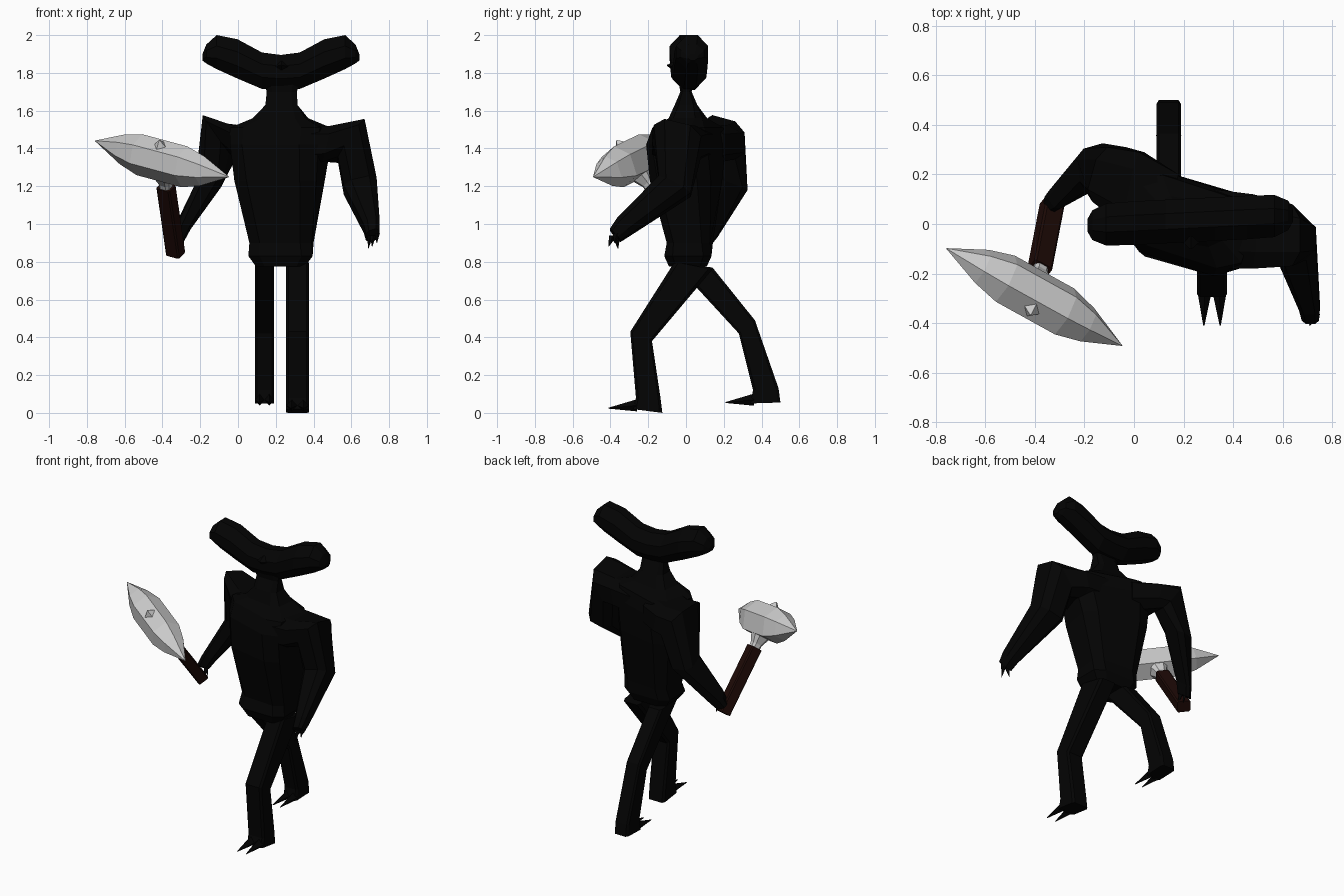
import bpy, bmesh
from math import cos, sin, radians
from mathutils import Vector as V

if "Cube" in bpy.data.objects:
    bpy.data.objects.remove(bpy.data.objects["Cube"])


def material(name, rgb):
    m = bpy.data.materials.new(name)
    m.diffuse_color = (*rgb, 1)
    m.use_nodes = True
    m.node_tree.nodes["Principled BSDF"].inputs["Base Color"].default_value = m.diffuse_color
    return m


BLACK = material("black", (0.001, 0.001, 0.001))
BROWN = material("dark_wood", (0.013, 0.003, 0.002))


def ring(c, a, b, k=0.55):
    """Chamfered rectangle around c with half-axes a and b."""
    c, a, b = V(c), V(a), V(b)
    pts = [(1, k), (k, 1), (-k, 1), (-1, k), (-1, -k), (-k, -1), (k, -1), (1, -k)]
    return [c + a * s + b * t for s, t in pts]


def loft(name, rings, mat=BLACK):
    """Skin a list of equal rings and cap both ends."""
    bm = bmesh.new()
    rows = [[bm.verts.new(p) for p in r] for r in rings]
    n = len(rows[0])
    for r, s in zip(rows, rows[1:]):
        for i in range(n):
            j = (i + 1) % n
            bm.faces.new((r[i], r[j], s[j], s[i]))
    bm.faces.new(rows[0])
    bm.faces.new(rows[-1])
    bmesh.ops.remove_doubles(bm, verts=bm.verts, dist=1e-4)
    bmesh.ops.recalc_face_normals(bm, faces=bm.faces)
    me = bpy.data.meshes.new(name)
    bm.to_mesh(me)
    bm.free()
    ob = bpy.data.objects.new(name, me)
    if mat:
        me.materials.append(mat)
    bpy.context.collection.objects.link(ob)
    return ob


def spike(name, base, tip, a, b, mat=BLACK):
    """Four-sided spike with half-axes a and b at the base."""
    base, tip, a, b = V(base), V(tip), V(a), V(b)
    f = lambda c, s: [c + a * s, c + b * s, c - a * s, c - b * s]
    return loft(name, [f(base, 1), f(tip, 0.08)], mat)


# Torso and neck: z, centre x, centre y, half width, half depth, twist
torso = [(0.775, .225, .01, .13, .10, 0), (0.83, .225, .01, .17, .125, 0),
         (0.90, .23, .02, .165, .115, -4), (1.23, .22, .0, .222, .165, -12),
         (1.42, .225, .0, .245, .17, -18), (1.51, .225, .01, .25, .145, -18),
         (1.56, .225, .01, .14, .09, -8), (1.63, .23, .0, .085, .06, 0),
         (1.70, .232, .0, .08, .03, 0), (1.78, .23, .0, .10, .045, 0)]
rings = []
for z, x, y, w, d, t in torso:
    c, s = cos(radians(t)), sin(radians(t))
    rings.append(ring((x, y, z), (w * c, w * s, 0), (-d * s, d * c, 0), .65))
loft("torso", rings)

# Wide curved head: offset from centre, top z, bottom z, half depth
half = [(0, 1.895, 1.71, .088), (.10, 1.908, 1.715, .088), (.23, 1.978, 1.77, .088),
        (.34, 2.0, 1.82, .085), (.395, 1.95, 1.85, .06), (.415, 1.90, 1.865, .025)]
profile = [(-o, t, b, d) for o, t, b, d in reversed(half)] + half[1:]
loft("head", [ring((.227 + o, .015 + .05 * o, (t + b) / 2), (0, d, 0), (0, 0, (t - b) / 2), .36)
              for o, t, b, d in profile])
spike("snout", (.23, -.05, 1.83), (.23, -.10, 1.84), (.06, 0, 0), (0, 0, .035))

# Striding legs: x range, then front and back edge points (y, z) per section
legs = {
    "front_leg": (.255, .375, [((-.06, .80), (.14, .76)), ((-.295, .43), (-.18, .38)),
                               ((-.265, .08), (-.135, .08)), ((-.28, .02), (-.125, 0))]),
    "back_leg": (.09, .19, [((-.06, .79), (.14, .77)), ((.28, .42), (.365, .49)),
                            ((.355, .12), (.49, .13)), ((.34, .05), (.50, .055))]),
}
for name, (x0, x1, secs) in legs.items():
    cx, w = (x0 + x1) / 2, (x1 - x0) / 2
    rings = []
    for p, q in secs:
        p, q = V((cx, *p)), V((cx, *q))
        rings.append(ring((p + q) / 2, (w, 0, 0), (q - p) / 2, .8))
    loft(name, rings)
    # Two pointed toes per foot
    y, z = secs[-1][0]
    for i, s in enumerate((-1, 1)):
        spike(f"{name}_toe_{i + 1}", (cx + s * w * .5, y + .02, z + .02),
              (cx + s * w * .55, y - .13, z + .005), (w * .52, 0, 0), (0, 0, .032))

# Arms: centre and two half-axes per section, shoulder to hand
loft("free_arm", [
    ring((.32, -.02, 1.42), (0, 0, .10), (0, .16, 0)),
    ring((.47, -.03, 1.425), (.02, 0, .095), (0, .15, 0)),
    ring((.60, -.045, 1.44), (.07, 0, .10), (0, .125, -.03)),
    ring((.647, -.06, 1.20), (.087, 0, .02), (0, .085, -.045)),
    ring((.708, -.33, .985), (.042, 0, .01), (0, .035, -.042)),
    ring((.712, -.375, .94), (.035, 0, .01), (0, .028, -.03))])
loft("tool_arm", [
    ring((.14, .05, 1.42), (0, 0, .10), (.04, .15, 0)),
    ring((.0, .14, 1.43), (-.02, 0, .095), (.03, .15, 0)),
    ring((-.10, .20, 1.46), (-.07, 0, .10), (.03, .11, -.03)),
    ring((-.155, .235, 1.21), (-.07, -.02, 0), (-.01, .08, -.03)),
    ring((-.30, .115, .965), (-.035, -.03, .01), (-.025, .035, -.03)),
    ring((-.325, .09, .91), (-.03, -.02, .01), (-.02, .03, -.02))])

# Claw fingers
for i, (b, t) in enumerate([((.70, -.37, .94), (.69, -.36, .87)),
                            ((.715, -.385, .94), (.71, -.41, .88)),
                            ((.735, -.365, .95), (.735, -.38, .90)),
                            ((-.30, .09, .93), (-.295, .06, .84)),
                            ((-.315, .11, .92), (-.30, .11, .85))]):
    spike(f"claw_{i + 1}", b, t, (.016, 0, 0), (0, .022, 0))

# Pick: long axis u, handle axis h, thickness axis w
C = V((-.4025, -.295, 1.345))
u = V((.705, -.39, -.19)).normalized()
h = V((-.09, -.61, .79))
h = (h - u * h.dot(u)).normalized()
w = u.cross(h)
section = [(.088, .05), (.0, .10), (-.11, .055), (-.11, -.055), (.0, -.10), (.088, -.05)]
stations = [(-.417, .01), (-.25, .72), (-.14, 1), (.14, 1), (.25, .72), (.417, .01)]
loft("pick_head", [[C + u * t + (h * a + w * b) * s for a, b in section]
                   for t, s in stations], None)
spike("pick_cap", C + h * .07, C + h * .122, u * .05, w * .055, None)
loft("pick_collar", [ring(C + h * t, u * r, w * r) for t, r in
                     ((-.20, .03), (-.16, .032), (-.10, .055))], None)
loft("pick_handle", [ring(C + h * t, u * .042, w * .036, .8) for t in (-.63, -.185)], BROWN)
